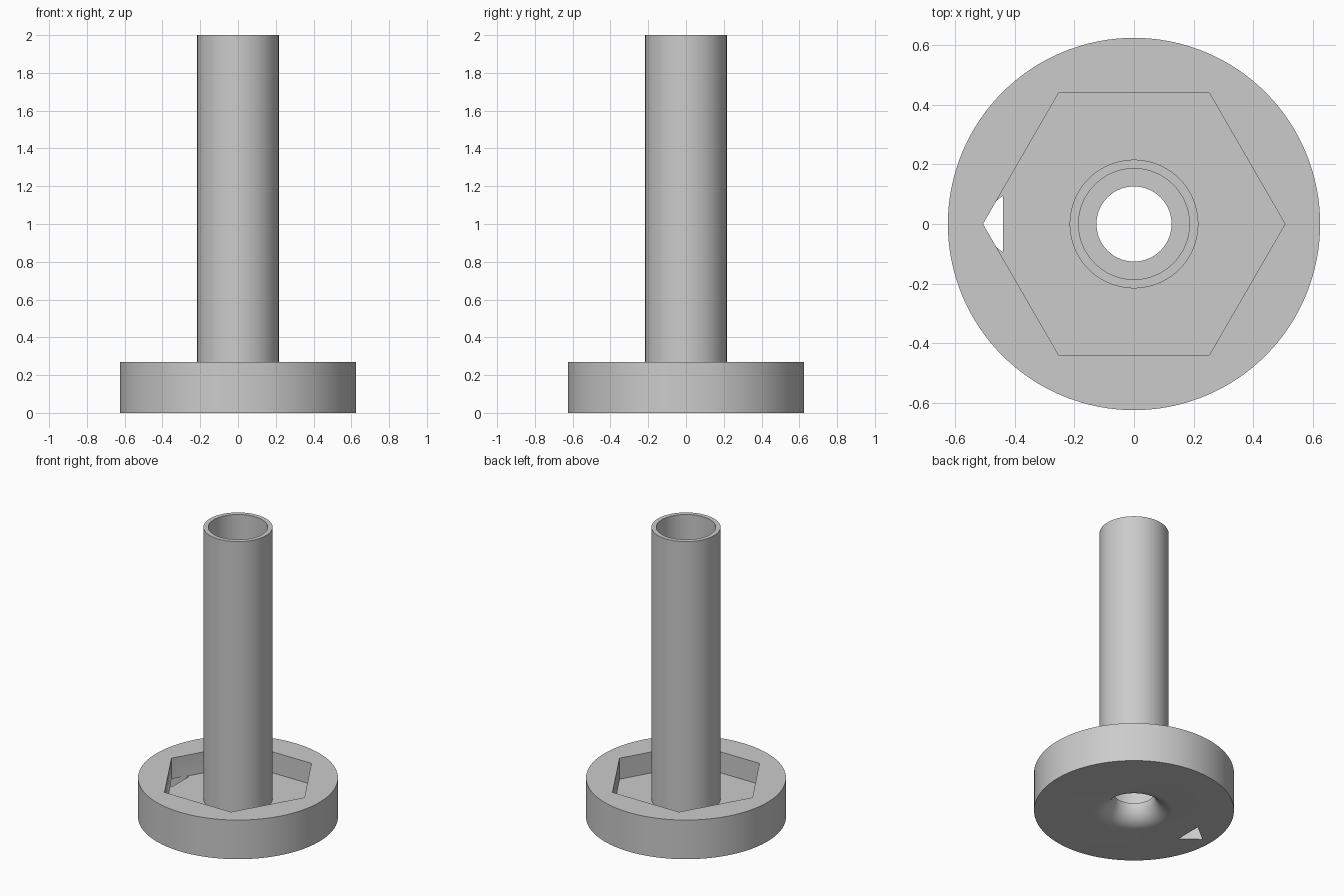
import bpy, bmesh, math

cube = bpy.data.objects.get("Cube")
if cube:
    bpy.data.objects.remove(cube, do_unlink=True)

FLOOR = 0.125      # pocket floor height, also the throat fillet radius
RIM = 0.27         # height of the flange
BORE = 0.125
SEGMENTS = 128

grey = bpy.data.materials.new("plain grey")
grey.use_nodes = True
grey.diffuse_color = (0.6, 0.6, 0.6, 1)
grey.node_tree.nodes["Principled BSDF"].inputs["Base Color"].default_value = (0.6, 0.6, 0.6, 1)


def make_object(name, bm):
    bmesh.ops.recalc_face_normals(bm, faces=bm.faces)
    mesh = bpy.data.meshes.new(name)
    bm.to_mesh(mesh)
    bm.free()
    mesh.materials.append(grey)
    obj = bpy.data.objects.new(name, mesh)
    bpy.context.collection.objects.link(obj)
    return obj


def lathe(name, profile, closed):
    """Spin an (r, z) profile around the z axis."""
    bm = bmesh.new()
    rings = []
    for r, z in profile:
        angles = [2 * math.pi * i / SEGMENTS for i in range(SEGMENTS)]
        rings.append([bm.verts.new((r * math.cos(a), r * math.sin(a), z)) for a in angles])
    pairs = list(zip(rings, rings[1:]))
    if closed:
        pairs.append((rings[-1], rings[0]))
    for low, high in pairs:
        for i in range(SEGMENTS):
            j = (i + 1) % SEGMENTS
            bm.faces.new((low[i], low[j], high[j], high[i]))
    return make_object(name, bm)


def prism(name, outline, z0, z1):
    bm = bmesh.new()
    bottom = bm.faces.new([bm.verts.new((x, y, z0)) for x, y in outline])
    extruded = bmesh.ops.extrude_face_region(bm, geom=[bottom])["geom"]
    top = [v for v in extruded if isinstance(v, bmesh.types.BMVert)]
    bmesh.ops.translate(bm, verts=top, vec=(0, 0, z1 - z0))
    obj = make_object(name, bm)
    obj.hide_render = True
    obj.hide_set(True)
    return obj


def cut(obj, cutter):
    mod = obj.modifiers.new(cutter.name, "BOOLEAN")
    mod.operation = "DIFFERENCE"
    mod.solver = "EXACT"
    mod.object = cutter
    bpy.context.view_layer.objects.active = obj
    bpy.ops.object.modifier_apply(modifier=mod.name)
    bpy.data.objects.remove(cutter, do_unlink=True)


# Flange with a rounded throat underneath
steps = 12
throat = []
for i in range(1, steps + 1):
    a = math.pi / 2 * i / steps
    throat.append((BORE + FLOOR * (1 - math.cos(a)), FLOOR * (1 - math.sin(a))))
flange = lathe("flange", [(BORE, RIM)] + throat + [(0.625, 0), (0.625, RIM)], True)

# Hexagonal pocket
hexagon = [(0.507 * math.cos(math.pi / 3 * i), 0.507 * math.sin(math.pi / 3 * i)) for i in range(6)]
cut(flange, prism("hex_pocket_cutter", hexagon, FLOOR, RIM + 0.1))

# Triangular drain slot through the pocket floor
slot = [(-0.44, -0.095), (-0.44, 0.095), (-0.56, 0)]
cut(flange, prism("slot_cutter", slot, -0.1, FLOOR + 0.002))

# Hollow stem standing on the pocket floor
stem = lathe("stem", [(0.216, FLOOR), (0.216, 2), (0.186, 2), (0.186, FLOOR)], False)

# Smooth round walls, sharp corners
for obj in (flange, stem):
    bpy.ops.object.select_all(action="DESELECT")
    obj.select_set(True)
    bpy.context.view_layer.objects.active = obj
    bpy.ops.object.shade_smooth_by_angle(angle=math.radians(30))
